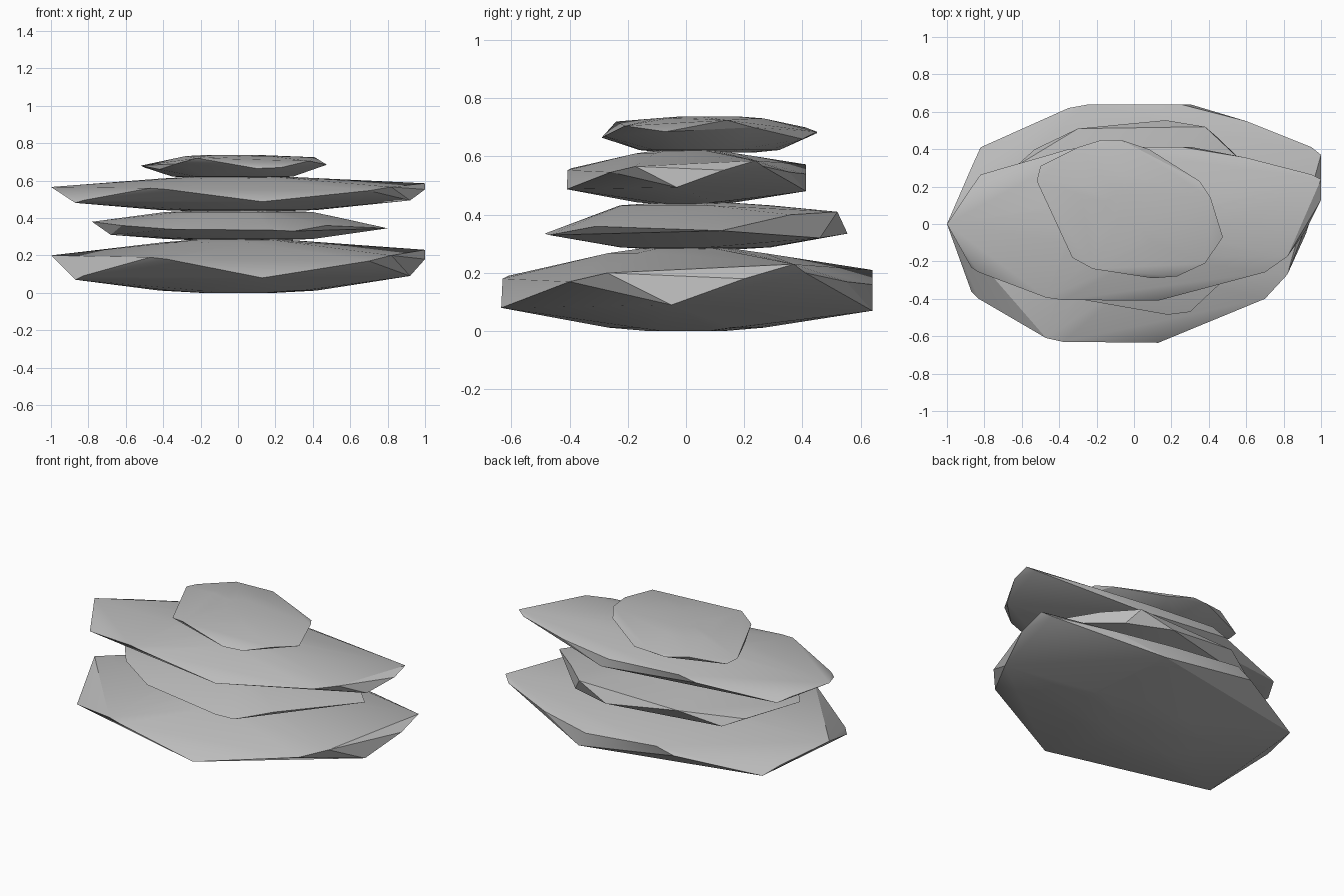
import bpy
import bmesh
import math
from mathutils import Vector

cube = bpy.data.objects.get("Cube")
if cube:
    bpy.data.objects.remove(cube, do_unlink=True)

# One plain stone colour
stone_grey = bpy.data.materials.new("stone_grey")
stone_grey.use_nodes = True
colour = (0.5, 0.5, 0.5, 1.0)
stone_grey.diffuse_color = colour
stone_grey.node_tree.nodes["Principled BSDF"].inputs["Base Color"].default_value = colour


def ring(rim, centre, scale, height):
    """Copy of the rim shrunk towards its centre, laid flat at one height."""
    return [Vector((centre.x + (p.x - centre.x) * scale,
                    centre.y + (p.y - centre.y) * scale, height)) for p in rim]


def make_stone(name, rim, centre, rings, depth=1.0, thickness=1.0, lift=0.0):
    """Chipped stone: the hull of a jagged rim with flat crown and belly rings."""
    rim = [Vector(p) for p in rim]
    centre = Vector((centre[0], centre[1], 0))
    points = list(rim)
    for scale, height in rings:
        points += ring(rim, centre, scale, height)
    bm = bmesh.new()
    for p in points:
        bm.verts.new((p.x, p.y * depth, p.z * thickness + lift))
    hull = bmesh.ops.convex_hull(bm, input=bm.verts)
    unused = [v for v in bm.verts if not v.link_faces]
    bmesh.ops.delete(bm, geom=unused, context="VERTS")
    bmesh.ops.recalc_face_normals(bm, faces=bm.faces)
    mesh = bpy.data.meshes.new(name)
    bm.to_mesh(mesh)
    bm.free()
    mesh.materials.append(stone_grey)
    stone = bpy.data.objects.new(name, mesh)
    bpy.context.collection.objects.link(stone)
    # Soft shading across the shallow facets, crisp chipped edges
    bpy.ops.object.select_all(action="DESELECT")
    stone.select_set(True)
    bpy.context.view_layer.objects.active = stone
    bpy.ops.object.shade_smooth_by_angle(angle=math.radians(25))
    return stone


# Wide slab, used for the bottom stone and, flattened, for the third one
slab_rim = [
    (-1, 0, .2), (-.87, -.36, .07), (-.83, -.4, .09), (-.47, -.61, .19),
    (-.38, -.63, .18), (.13, -.635, .08), (.7, -.4, .17), (.82, -.27, .2),
    (.92, -.05, .09), (1, .2, .18), (1, .37, .23), (.95, .41, .2),
    (.6, .55, .17), (.3, .64, .07), (.25, .64, .16), (-.24, .64, .21),
    (-.35, .62, .17), (-.82, .41, .09), (-.87, .3, .13),
]
slab_rings = [(.42, .012), (.2, 0), (.42, .268), (.2, .288)]
make_stone("bottom_stone", slab_rim, (0, 0), slab_rings)
make_stone("third_stone", slab_rim, (0, 0), slab_rings,
           depth=.645, thickness=.655, lift=.435)

# Smaller slab between the two wide ones
second_rim = [
    (-.78, -.02, .38), (-.68, -.1, .31), (-.62, -.23, .36), (-.36, -.39, .34),
    (.18, -.485, .335), (.3, -.47, .33), (.47, -.31, .36), (.8, .12, .345),
    (.55, .36, .4), (.45, .46, .32), (.38, .52, .41), (.17, .555, .335),
    (-.3, .51, .4), (-.53, .4, .32), (-.63, .31, .36),
]
make_stone("second_stone", second_rim, (0, .03), [(.5, .288), (.25, .28), (.5, .432), (.25, .441)])

# Small cap stone on top
cap_rim = [
    (-.52, .23, .68), (-.5, .31, .67), (-.3, .41, .7), (-.17, .45, .68),
    (-.07, .45, .685), (.08, .4, .66), (.35, .23, .7), (.41, .14, .725),
    (.475, -.07, .685), (.38, -.21, .705), (.23, -.28, .67), (.1, -.29, .665),
    (-.22, -.24, .72), (-.33, -.18, .69), (-.42, .02, .66),
]
make_stone("top_stone", cap_rim, (-.04, .08), [(.65, .622), (.4, .613), (.5, .731), (.25, .738)])
